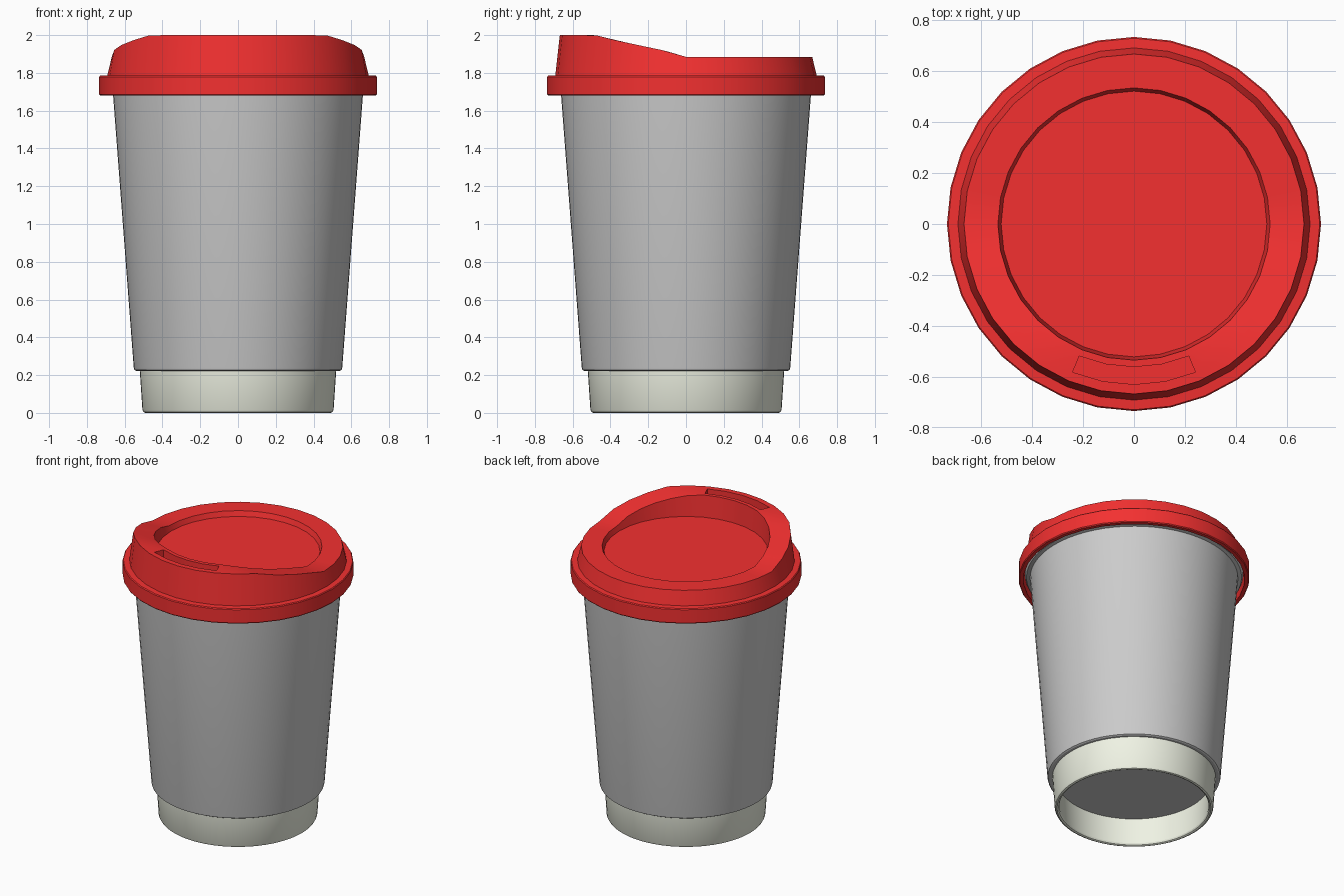
import bpy, bmesh
from math import sin, cos, pi, radians

if "Cube" in bpy.data.objects:
    bpy.data.objects.remove(bpy.data.objects["Cube"])


def material(name, rgb):
    m = bpy.data.materials.new(name)
    m.diffuse_color = (*rgb, 1)
    m.use_nodes = True
    m.node_tree.nodes["Principled BSDF"].inputs["Base Color"].default_value = m.diffuse_color
    return m


def drink_height(y):
    """Height of the lid's upper rim, raised towards the front."""
    pts = [(-0.48, 2.0), (-0.37, 1.972), (-0.115, 1.918), (0.0, 1.885)]
    if y <= pts[0][0]:
        return pts[0][1]
    for (y0, z0), (y1, z1) in zip(pts, pts[1:]):
        if y <= y1:
            return z0 + (z1 - z0) * (y - y0) / (y1 - y0)
    return 1.885


def lathe(name, profile, segs, mat=None, slot_ring=None):
    """Turn (r, z) points round z; z=None follows the sloping lid rim."""
    bm = bmesh.new()
    rings = []
    for r, z in profile:
        if r == 0:
            rings.append([bm.verts.new((0, 0, z))] * segs)
            continue
        ring = []
        for i in range(segs):
            a = 2 * pi * i / segs
            x, y = r * cos(a), r * sin(a)
            ring.append(bm.verts.new((x, y, drink_height(round(y, 5)) if z is None else z)))
        rings.append(ring)
    slot = []
    for k, (lo, hi) in enumerate(zip(rings, rings[1:])):
        for i in range(segs):
            j = (i + 1) % segs
            vs = list(dict.fromkeys((lo[i], lo[j], hi[j], hi[i])))
            f = bm.faces.new(vs)
            # four front segments of one ring become the sipping slot
            if k == slot_ring and abs(i + 0.5 - segs * 0.75) < 2:
                slot.append(f)
    if slot:
        out = bmesh.ops.extrude_face_region(bm, geom=slot)
        bmesh.ops.delete(bm, geom=slot, context='FACES')
        verts = [v for v in out['geom'] if isinstance(v, bmesh.types.BMVert)]
        bmesh.ops.translate(bm, verts=verts, vec=(0, 0, -0.08))
    bmesh.ops.recalc_face_normals(bm, faces=bm.faces[:])
    me = bpy.data.meshes.new(name)
    bm.to_mesh(me)
    bm.free()
    ob = bpy.data.objects.new(name, me)
    bpy.context.collection.objects.link(ob)
    if mat:
        me.materials.append(mat)
    bpy.ops.object.select_all(action='DESELECT')
    ob.select_set(True)
    bpy.context.view_layer.objects.active = ob
    bpy.ops.object.shade_smooth_by_angle(angle=radians(30))
    return ob


red = material("red_plastic", (0.9, 0.03, 0.03))
cream = material("cream_paper", (0.87, 0.9, 0.78))

# Paper base: hollow skirt with a rounded foot
lathe("cup_base", [(0.49, 0.24), (0.475, 0.015), (0.48, 0.005), (0.49, 0.0),
                   (0.50, 0.004), (0.506, 0.015), (0.521, 0.24)], 64, cream)

# Recessed cup bottom
lathe("cup_bottom", [(0, 0.2), (0.487, 0.2), (0.489, 0.23), (0, 0.23)], 64)

# Tapered sleeve with a rolled lip tucked under the lid
lathe("cup_sleeve", [(0, 0.232), (0.515, 0.225), (0.54, 0.223), (0.549, 0.228),
                     (0.552, 0.24), (0.662, 1.69), (0.685, 1.695), (0.695, 1.715),
                     (0.685, 1.735), (0.66, 1.74), (0, 1.74)], 64)

# Lid: brim, sloping wall, raised drinking rim with slot, recessed centre
lathe("lid", [(0.66, 1.765), (0.705, 1.76), (0.705, 1.68), (0.73, 1.68), (0.735, 1.686),
              (0.735, 1.779), (0.73, 1.785), (0.692, 1.787), (0.668, None),
              (0.63, None), (0.562, None), (0.535, None), (0.522, 1.85), (0, 1.85)],
      32, red, slot_ring=9)
